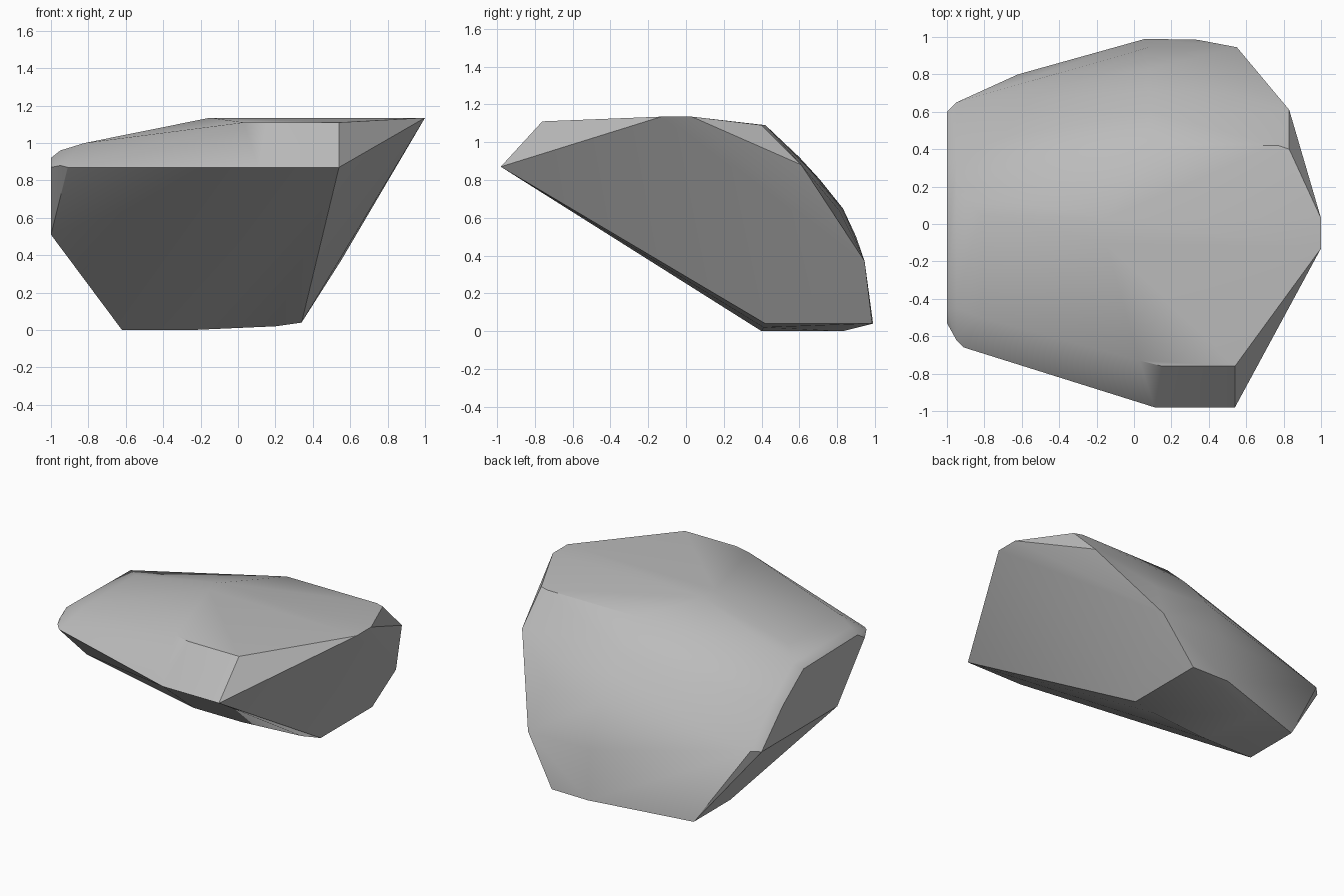
import bpy
import bmesh
import math

cube = bpy.data.objects.get("Cube")
if cube is not None:
    bpy.data.objects.remove(cube, do_unlink=True)


def make_material(name, colour):
    material = bpy.data.materials.new(name)
    material.use_nodes = True
    material.diffuse_color = colour
    material.node_tree.nodes["Principled BSDF"].inputs["Base Color"].default_value = colour
    return material


def section(x, profile):
    """Place a (y, z) profile at one x position."""
    return [(x, y, z) for y, z in profile]


def hull_object(name, points, material, smooth_angle):
    """Wrap a set of corner points in a closed convex surface."""
    bm = bmesh.new()
    for point in points:
        bm.verts.new(point)
    result = bmesh.ops.convex_hull(bm, input=list(bm.verts), use_existing_faces=False)
    stray = {item for key in ("geom_interior", "geom_unused") for item in result[key]
             if isinstance(item, bmesh.types.BMVert)}
    bmesh.ops.delete(bm, geom=list(stray), context="VERTS")
    bmesh.ops.dissolve_limit(bm, angle_limit=math.radians(1), verts=list(bm.verts), edges=list(bm.edges))
    bmesh.ops.recalc_face_normals(bm, faces=list(bm.faces))
    mesh = bpy.data.meshes.new(name)
    bm.to_mesh(mesh)
    bm.free()
    mesh.materials.append(material)
    rock = bpy.data.objects.new(name, mesh)
    bpy.context.collection.objects.link(rock)

    # Soft rounded areas, crisp broken edges
    bpy.ops.object.select_all(action="DESELECT")
    rock.select_set(True)
    bpy.context.view_layer.objects.active = rock
    bpy.ops.object.shade_smooth_by_angle(angle=math.radians(smooth_angle))
    return rock


# Flat crown and the chamfer along the front
crown = [(1, -.13, 1.135), (1, .03, 1.135), (-.15, -.1, 1.135), (-.15, .03, 1.135)]
front_chamfer = [(.54, -.76, 1.11), (.15, -.76, 1.11), (.03, -.73, 1.11),
                 (.54, -.98, .87), (.11, -.98, .87), (-.91, -.66, .87)]

# Narrow base, lifted a little on one side
base = [(-.62, .4, 0), (-.25, .4, 0), (.2, .41, .02), (.34, .42, .04),
        (.34, .985, .04), (.06, .99, .04), (-.3, .83, 0), (-.62, .8, 0)]

# Rounded back, swept between two sections
back = section(.08, [(.42, 1.09), (.6, .92), (.71, .8), (.83, .65), (.9, .5), (.945, .37)])
back += section(.5, [(.6, .91), (.7, .79), (.81, .64), (.88, .5)])
back += [(.77, .42, 1.09), (.83, .4, 1.09), (.83, .61, .88), (.55, .945, .37)]

# Blunt end face with a worn rim
end_face = section(-1, [(-.23, .51), (.6, .51), (.37, .74), (.14, .91), (-.45, .92), (-.53, .87)])
end_rim = section(-.95, [(.65, .52), (.42, .76), (.18, .95), (-.45, .96), (-.62, .88)])
end_rim += section(-.82, [(.05, 1), (-.5, 1)])

stone = make_material("stone grey", (.5, .5, .5, 1))
hull_object("rock", crown + front_chamfer + base + back + end_face + end_rim, stone, smooth_angle=30)
